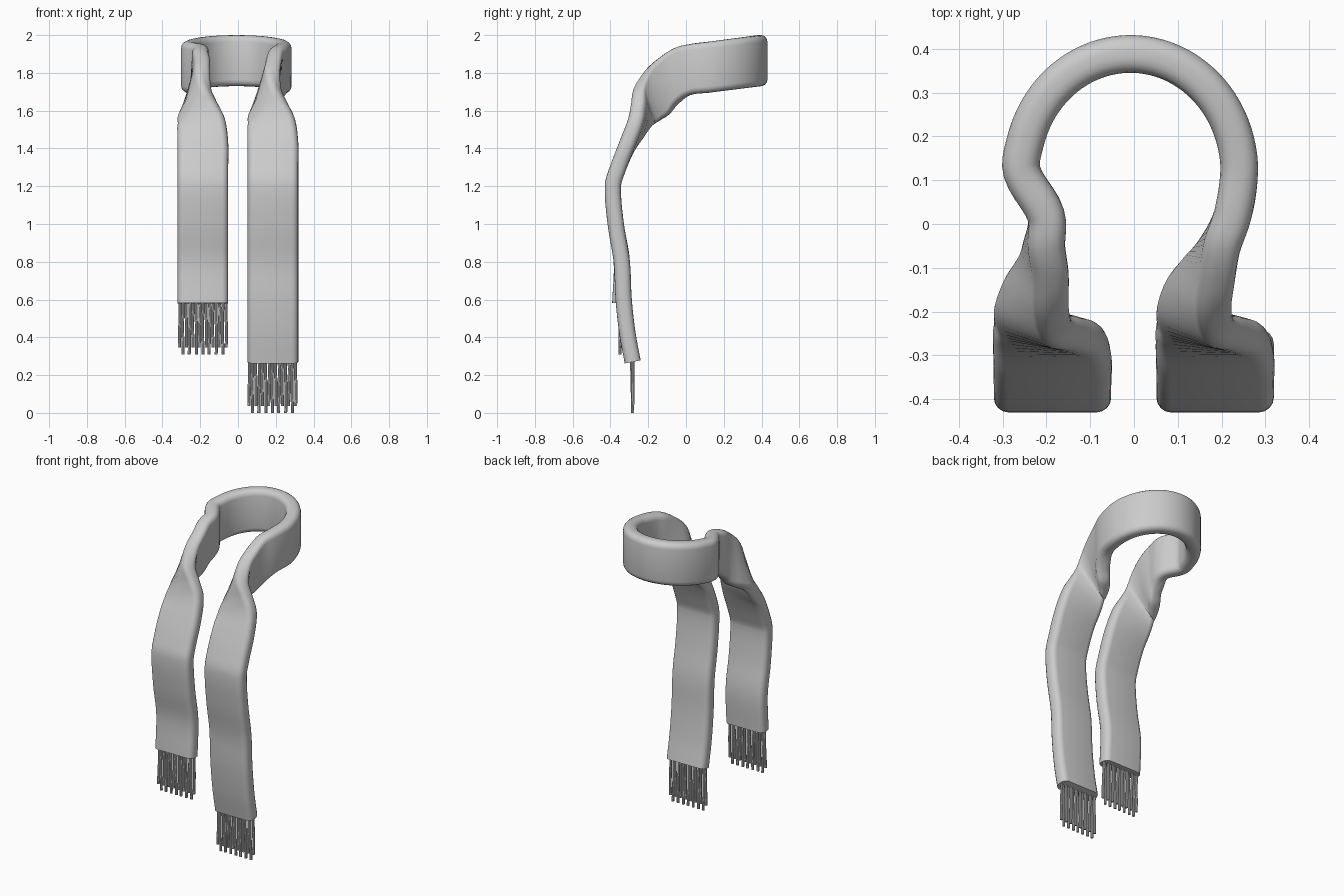
import bpy, bmesh, math
from mathutils import Vector

if "Cube" in bpy.data.objects:
    bpy.data.objects.remove(bpy.data.objects["Cube"])

HALF_T, CORNER = 0.043, 0.034      # cloth half thickness, edge rounding


def mesh_object(name, bm, angle=40):
    bmesh.ops.recalc_face_normals(bm, faces=bm.faces)
    me = bpy.data.meshes.new(name)
    bm.to_mesh(me)
    bm.free()
    ob = bpy.data.objects.new(name, me)
    bpy.context.collection.objects.link(ob)
    for o in bpy.context.selected_objects:
        o.select_set(False)
    ob.select_set(True)
    bpy.context.view_layer.objects.active = ob
    bpy.ops.object.shade_smooth_by_angle(angle=math.radians(angle))
    return ob


def spline(pts, steps):
    """Smooth curve through the points (centripetal-like tangents)."""
    out, n = [], len(pts)

    def tangent(i):
        if i == 0 or i == n - 1:
            j = min(max(i, 1), n - 1)
            return (pts[j] - pts[j - 1]).normalized()
        return (pts[i + 1] - pts[i - 1]).normalized()
    for i in range(n - 1):
        d = (pts[i + 1] - pts[i]).length
        m0, m1 = tangent(i) * d, tangent(i + 1) * d
        for k in range(steps):
            t = k / steps
            out.append(pts[i] * (2*t**3 - 3*t*t + 1) + m0 * (t**3 - 2*t*t + t)
                       + pts[i + 1] * (3*t*t - 2*t**3) + m1 * (t**3 - t*t))
    return out + [pts[-1]]


def section(w):
    """Rounded rectangle outline: (across width, across thickness)."""
    r, res = CORNER, []
    for c, (sx, sy) in enumerate(((1, 1), (-1, 1), (-1, -1), (1, -1))):
        for k in range(5):
            a = math.radians(90 * c + 22.5 * k)
            res.append((sx * (w - r) + r * math.cos(a), sy * (HALF_T - r) + r * math.sin(a)))
    return res


# Twist where the neck loop turns into a hanging strip:
# upper edge (x, y, z), lower edge (x, y, z), x shift of the left copy; x is from the strip centre
TWIST = [
    ((.040, .02, 1.952), (.040, .02, 1.682), -.055),
    ((.018, -.05, 1.935), (.003, -.05, 1.632), -.030),
    ((.010, -.12, 1.895), (-.040, -.09, 1.580), -.010),
    ((.005, -.20, 1.825), (-.085, -.135, 1.555), 0),
    ((.025, -.25, 1.735), (-.115, -.180, 1.535), 0),
    ((.070, -.255, 1.650), (-.130, -.220, 1.510), 0),
    ((.115, -.265, 1.560), (-.134, -.265, 1.460), 0),
    ((.134, -.310, 1.430), (-.134, -.312, 1.400), 0),
]
# Hanging strip profile (y, z)
HANG = [(-.362, 1.29), (-.387, 1.2), (-.372, 1.0), (-.340, .8), (-.330, .6), (-.310, .42), (-.282, .27)]
HANG_LEFT = HANG[:4] + [(-.348, .58)]


def strand_rails(cx, hang, left):
    top, low = [], []
    for a, b, sh in TWIST:
        s = sh if left else 0
        top.append(Vector((a[0] + cx + s, a[1], a[2])))
        low.append(Vector((b[0] + cx + s, b[1], b[2])))
    for y, z in hang:
        top.append(Vector((cx + .134, y, z)))
        low.append(Vector((cx - .134, y, z)))
    return top, low


# Scarf: one continuous band swept between two edge rails
lt, ll = strand_rails(-.186, HANG_LEFT, True)
rt, rl = strand_rails(.185, HANG, False)
ring_t, ring_l = [], []
for k in range(13):
    a = math.radians(180 - 15 * k)
    x, y = -.008 + .248 * math.cos(a), .12 + .268 * math.sin(a)
    z = 1.865 + .13 * (y - .39)
    ring_t.append(Vector((x, y, z + .135)))
    ring_l.append(Vector((x, y, z - .135)))
upper = spline(lt[::-1] + ring_t + rt, 5)
lower = spline(ll[::-1] + ring_l + rl, 5)
mid = [(a + b) / 2 for a, b in zip(upper, lower)]

bm = bmesh.new()
loops = []
for i, c in enumerate(mid):
    t = (mid[min(i + 1, len(mid) - 1)] - mid[max(i - 1, 0)]).normalized()
    u = upper[i] - lower[i]
    w = u.length / 2
    u.normalize()
    n = t.cross(u).normalized()
    loops.append([bm.verts.new(c + u * p + n * q) for p, q in section(w)])
for A, B in zip(loops, loops[1:]):
    for j in range(len(A)):
        k = (j + 1) % len(A)
        bm.faces.new((A[j], A[k], B[k], B[j]))
bm.faces.new(loops[0])
bm.faces.new(loops[-1])
mesh_object("scarf", bm, 50)


# Fringe: thin threads of alternating length below each strip end
def fringe(name, cx, y0, y1, z0, z1):
    bm = bmesh.new()
    count, sides = 15, 8
    for s in range(count):
        x = cx + (s / (count - 1) - .5) * .246
        end = z1 + (0 if s % 2 else .036)
        rings = []
        for k in range(5):
            f = k / 4
            wob = .002 * math.sin(s * 2.1 + f * 5)
            c = Vector((x + wob, y0 + (y1 - y0) * f + .004 * (-1) ** s * (1 - f), z0 + (end - z0) * f))
            rings.append([bm.verts.new(c + Vector((.008 * math.cos(math.tau * j / sides),
                                                   .008 * math.sin(math.tau * j / sides), 0)))
                          for j in range(sides)])
        for A, B in zip(rings, rings[1:]):
            for j in range(sides):
                bm.faces.new((A[j], A[j - 1], B[j - 1], B[j]))
        bm.faces.new(rings[0])
        bm.faces.new(rings[-1])
    mesh_object(name, bm)


fringe("left_fringe", -.186, -.347, -.350, .61, .31)
fringe("right_fringe", .182, -.285, -.282, .30, 0)
